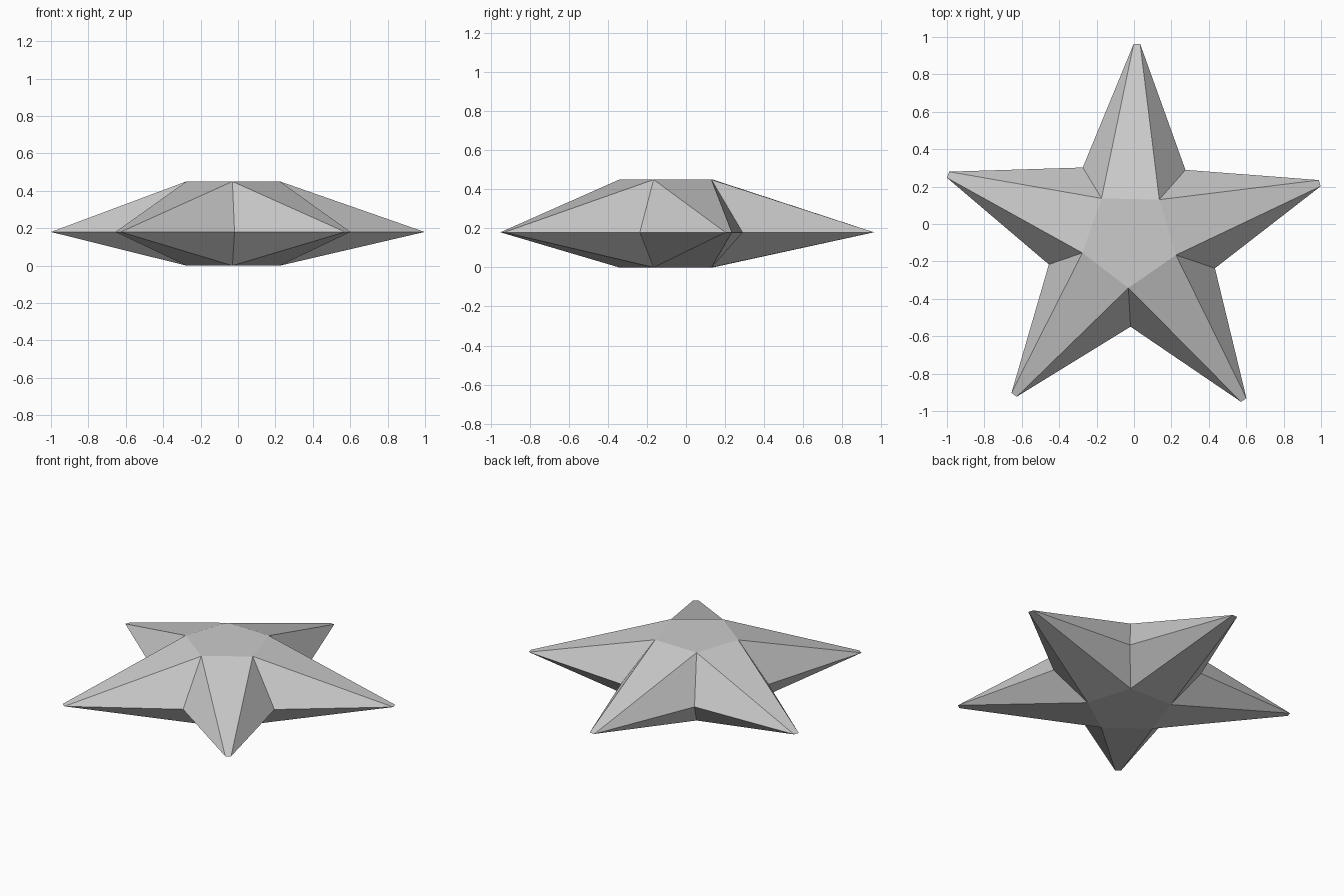
import bpy
import bmesh
from math import cos, sin, radians

# Remove the default cube
default_cube = bpy.data.objects.get("Cube")
if default_cube:
    bpy.data.objects.remove(default_cube, do_unlink=True)

ARMS = 5
STEP = 360 / ARMS
TIP_ANGLE = 88.7          # direction of the back arm
TIP_HALF = 0.95           # half the angle spanned by a blunt tip
MID_Z, TOP_Z = 0.18, 0.45
RIM_CENTRE = (-0.008, -0.082)
HUB_CENTRE = (-0.024, -0.079)


def polar(centre, radius, angle, z):
    """Point at a distance and angle from a centre, at height z."""
    a = radians(angle)
    return (centre[0] + radius * cos(a), centre[1] + radius * sin(a), z)


def flat_material(name, colour):
    mat = bpy.data.materials.new(name)
    mat.use_nodes = True
    mat.diffuse_color = colour
    mat.node_tree.nodes["Principled BSDF"].inputs["Base Color"].default_value = colour
    return mat


bm = bmesh.new()

# Outline: blunt tips and the valleys between them
tips, valleys = [], []
for i in range(ARMS):
    angle = TIP_ANGLE + i * STEP
    tips.append([bm.verts.new(polar(RIM_CENTRE, 1.045, angle + side * TIP_HALF, MID_Z))
                 for side in (-1, 1)])
    valleys.append(bm.verts.new(polar(RIM_CENTRE, 0.467, angle + STEP / 2, MID_Z)))

# Upper and lower halves: flat hub, arm ridges and sloping flanks
for z in (TOP_Z, 0):
    hub = [bm.verts.new(polar(HUB_CENTRE, 0.263, TIP_ANGLE + (i + 0.5) * STEP, z))
           for i in range(ARMS)]
    bm.faces.new(hub)
    for i in range(ARMS):
        tip_a, tip_b = tips[i]
        bm.faces.new((hub[i - 1], tip_a, tip_b, hub[i]))
        bm.faces.new((hub[i - 1], valleys[i - 1], tip_a))
        bm.faces.new((hub[i], tip_b, valleys[i]))

bmesh.ops.recalc_face_normals(bm, faces=bm.faces)
mesh = bpy.data.meshes.new("star")
bm.to_mesh(mesh)
bm.free()

star = bpy.data.objects.new("star", mesh)
bpy.context.collection.objects.link(star)
mesh.materials.append(flat_material("light grey", (0.6, 0.6, 0.6, 1)))
